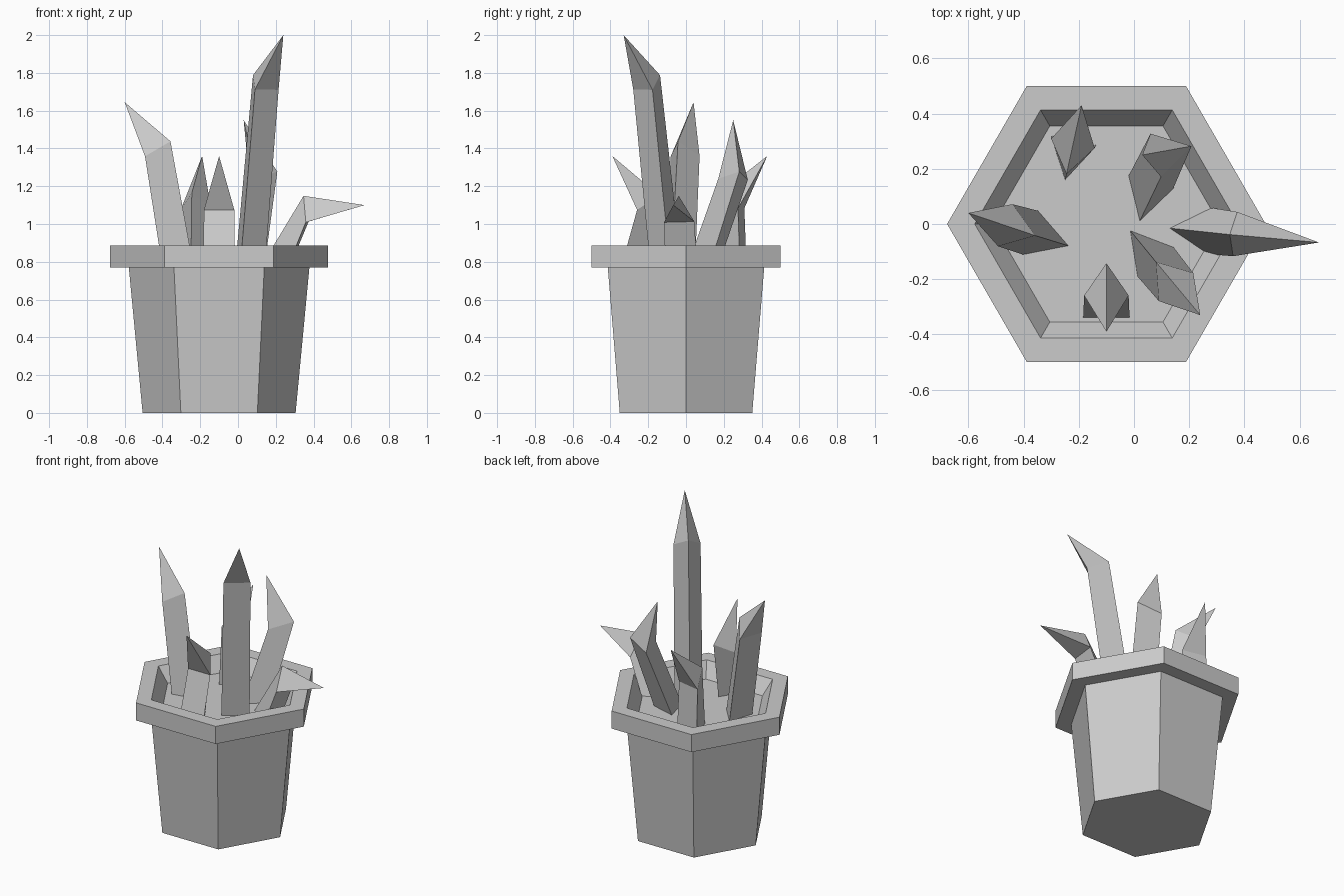
import bpy, bmesh
from math import cos, sin, radians, tau
from mathutils import Vector

cube = bpy.data.objects.get("Cube")
if cube:
    bpy.data.objects.remove(cube)

SOIL = 0.79
POT_X = -0.1

grey = bpy.data.materials.new("plain_grey")
grey.use_nodes = True
grey.diffuse_color = (0.6, 0.6, 0.6, 1)
grey.node_tree.nodes["Principled BSDF"].inputs["Base Color"].default_value = grey.diffuse_color


def ring(bm, sides, radius, centre, normal=(0, 0, 1), twist=0):
    """Regular polygon of vertices, tilted from level to face the normal."""
    tilt = Vector((0, 0, 1)).rotation_difference(Vector(normal))
    angles = [radians(twist) + tau * i / sides for i in range(sides)]
    return [bm.verts.new(Vector(centre) + tilt @ Vector((radius * cos(a), radius * sin(a), 0)))
            for a in angles]


def bridge(bm, low, high):
    n = len(low)
    for i in range(n):
        j = (i + 1) % n
        bm.faces.new((low[i], low[j], high[j], high[i]))


def finish(bm, name):
    bmesh.ops.recalc_face_normals(bm, faces=bm.faces)
    mesh = bpy.data.meshes.new(name)
    bm.to_mesh(mesh)
    bm.free()
    mesh.materials.append(grey)
    bpy.context.collection.objects.link(bpy.data.objects.new(name, mesh))


def pot():
    """Hexagonal tapered pot with a square rim and a sunken floor."""
    profile = [(0.405, 0), (0.478, 0.77), (0.577, 0.77), (0.577, 0.885), (0.477, 0.885), (0.41, SOIL)]
    bm = bmesh.new()
    rings = [ring(bm, 6, r, (POT_X, 0, z)) for r, z in profile]
    for low, high in zip(rings, rings[1:]):
        bridge(bm, low, high)
    bm.faces.new(rings[0])
    bm.faces.new(rings[-1])
    finish(bm, "hexagonal_pot")


def shard(name, base, bend, tip, twist):
    """Three-sided stem that bends and ends in a slanted point."""
    bend, tip = Vector(bend), Vector(tip)
    bm = bmesh.new()
    low = ring(bm, 3, 0.097, (*base, SOIL), twist=twist)
    high = ring(bm, 3, 0.093, bend, tip - bend, twist)
    bridge(bm, low, high)
    bm.faces.new(low)
    point = bm.verts.new(tip)
    for i in range(3):
        bm.faces.new((high[i], high[(i + 1) % 3], point))
    finish(bm, name)


pot()

# Shards growing from the pot
shard("left_leaning_shard", (-0.33, -0.047), (-0.43, -0.017, 1.385), (-0.6, 0.04, 1.645), -19)
shard("tall_shard", (0.048, -0.1), (0.128, -0.198, 1.737), (0.24, -0.33, 2), 129)
shard("back_right_shard", (0.048, 0.105), (0.122, 0.26, 1.25), (0.03, 0.25, 1.55), 14)
shard("back_left_shard", (-0.229, 0.255), (-0.229, 0.255, 1.11), (-0.19, 0.43, 1.36), -102)
shard("front_shard", (-0.1, -0.29), (-0.1, -0.22, 1.1), (-0.1, -0.39, 1.36), 90)
shard("right_pointing_shard", (0.227, -0.022), (0.36, -0.037, 1.057), (0.67, -0.067, 1.1), 176)
